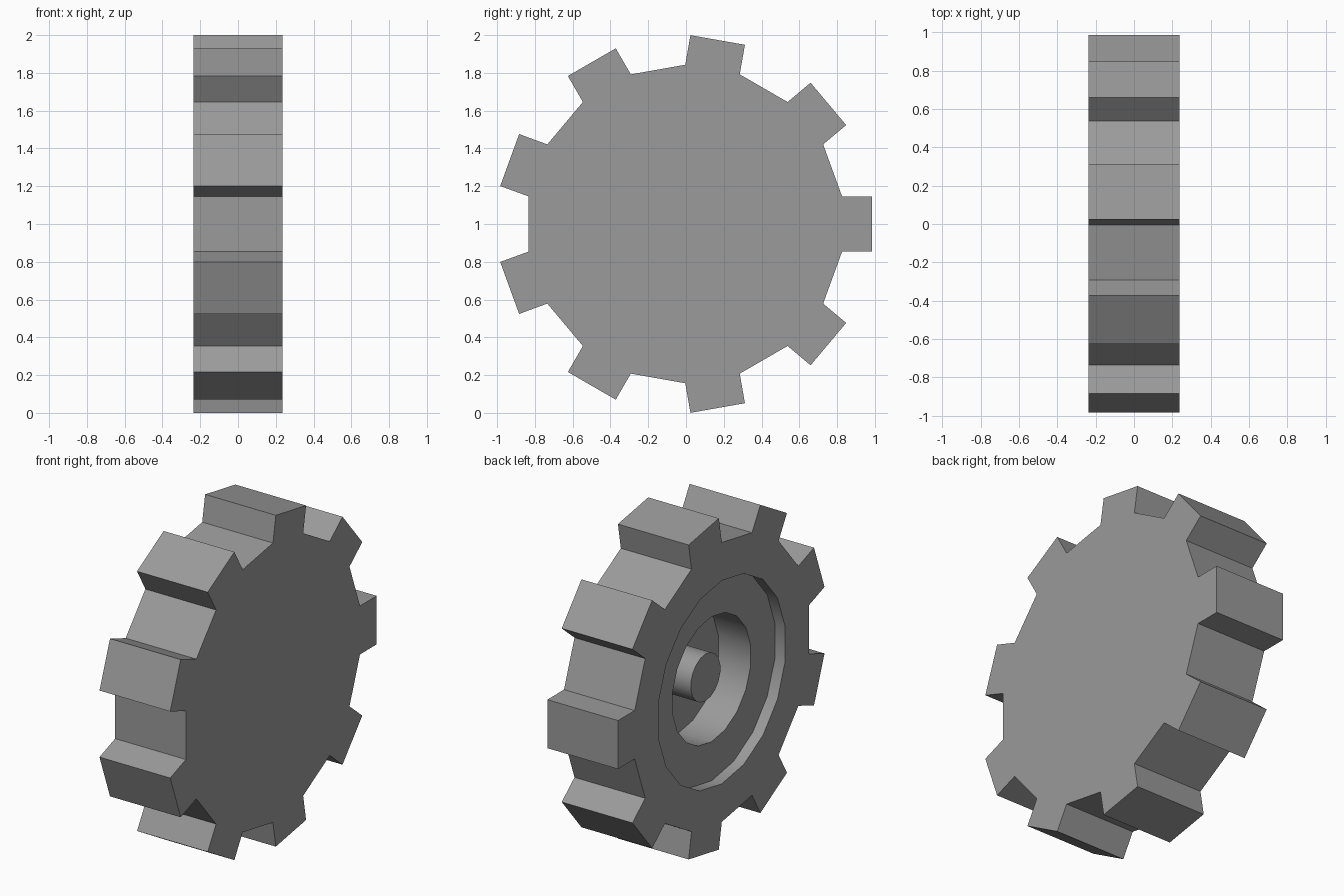
import bpy, bmesh
from math import sin, cos, radians
from mathutils import Vector

if "Cube" in bpy.data.objects:
    bpy.data.objects.remove(bpy.data.objects["Cube"])

SIDES = 18
CY, CZ = -0.004, 1.0
HALF = 0.236

# Turned profile (x, radius): hub cap, cavity, shallow step, rim, flat back
PROFILE = [(-0.128, 0.142), (0.047, 0.142), (0.047, 0.377), (-0.168, 0.377),
           (-0.168, 0.613), (-HALF, 0.613), (-HALF, 0.843), (HALF, 0.843)]

bm = bmesh.new()


def ring(x, r):
    angles = [radians(10 + 360 * k / SIDES) for k in range(SIDES)]
    return [bm.verts.new((x, CY + r * cos(a), CZ + r * sin(a))) for a in angles]


rings = [ring(x, r) for x, r in PROFILE]
bm.faces.new(rings[0])
bm.faces.new(rings[-1])
for a, b in zip(rings, rings[1:]):
    band = [bm.faces.new((a[k], a[(k + 1) % SIDES], b[(k + 1) % SIDES], b[k]))
            for k in range(SIDES)]

# Teeth: every other face of the outer rim pushed straight out
teeth = bmesh.ops.extrude_discrete_faces(bm, faces=band[1::2])["faces"]
for f in teeth:
    c = f.calc_center_median()
    out = Vector((0, c.y - CY, c.z - CZ)).normalized()
    bmesh.ops.translate(bm, verts=list(f.verts), vec=out * 0.159)

bmesh.ops.recalc_face_normals(bm, faces=bm.faces)
mesh = bpy.data.meshes.new("toothed_wheel")
bm.to_mesh(mesh)
bm.free()
wheel = bpy.data.objects.new("toothed_wheel", mesh)
bpy.context.collection.objects.link(wheel)

# Dark grey metal
grey = bpy.data.materials.new("dark_grey")
grey.diffuse_color = (0.325, 0.325, 0.325, 1)
grey.use_nodes = True
grey.node_tree.nodes["Principled BSDF"].inputs["Base Color"].default_value = grey.diffuse_color
mesh.materials.append(grey)

# Smooth round walls, crisp edges
bpy.context.view_layer.objects.active = wheel
wheel.select_set(True)
bpy.ops.object.shade_smooth_by_angle(angle=radians(25))
